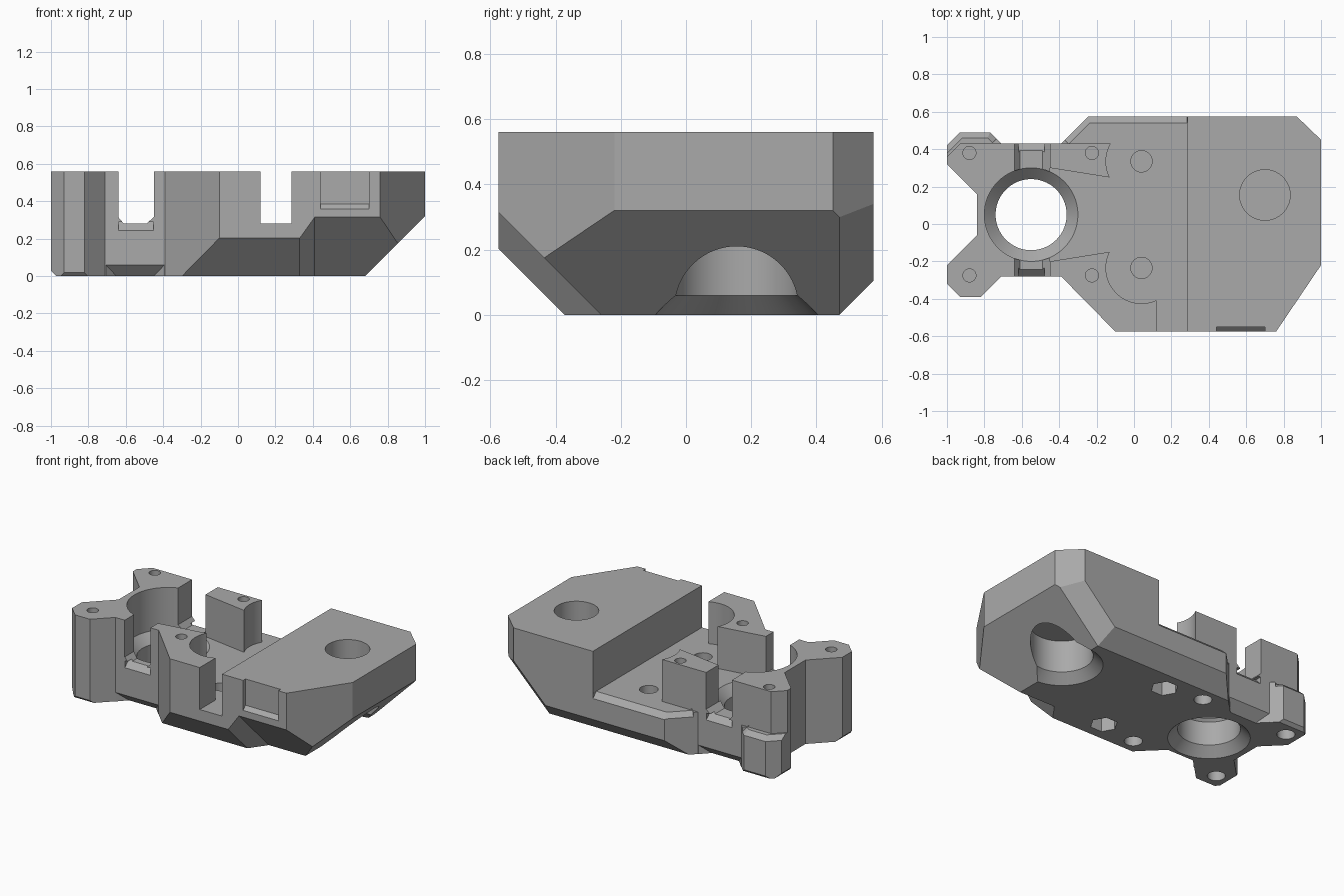
import bpy, bmesh, math
from mathutils import Vector

cube = bpy.data.objects.get("Cube")
if cube:
    bpy.data.objects.remove(cube, do_unlink=True)

TOP, FLOOR = 0.56, 0.28
plastic = bpy.data.materials.new("grey plastic")
plastic.use_nodes = True
GREY = (0.40, 0.40, 0.40, 1)
plastic.diffuse_color = GREY
plastic.node_tree.nodes["Principled BSDF"].inputs["Base Color"].default_value = GREY


def make(name, bm):
    bmesh.ops.recalc_face_normals(bm, faces=bm.faces)
    mesh = bpy.data.meshes.new(name)
    bm.to_mesh(mesh)
    bm.free()
    mesh.materials.append(plastic)
    ob = bpy.data.objects.new(name, mesh)
    bpy.context.collection.objects.link(ob)
    return ob


def prism(name, points, sweep):
    """Solid made by sweeping a polygon along a vector."""
    bm = bmesh.new()
    face = bm.faces.new([bm.verts.new(p) for p in points])
    out = bmesh.ops.extrude_face_region(bm, geom=[face])
    verts = [v for v in out["geom"] if isinstance(v, bmesh.types.BMVert)]
    bmesh.ops.translate(bm, verts=verts, vec=Vector(sweep))
    return make(name, bm)


def lathe(name, x, y, profile, sides=64):
    """Solid of stacked rings, given as (radius, height) pairs."""
    bm = bmesh.new()
    rings = []
    for r, z in profile:
        angles = [2 * math.pi * i / sides for i in range(sides)]
        rings.append([bm.verts.new((x + r * math.cos(a), y + r * math.sin(a), z)) for a in angles])
    for low, high in zip(rings, rings[1:]):
        for i in range(sides):
            j = (i + 1) % sides
            bm.faces.new((low[i], low[j], high[j], high[i]))
    bm.faces.new(rings[0][::-1])
    bm.faces.new(rings[-1])
    return make(name, bm)


def arc(cx, cy, r, start, end, steps=24):
    angles = [math.radians(start + (end - start) * i / steps) for i in range(steps + 1)]
    return [(cx + r * math.cos(a), cy + r * math.sin(a)) for a in angles]


def ledge_chamfer(p, q, size):
    """Wedge that bevels the floor-level edge p-q; outside lies left of p-q."""
    p, q = Vector((*p, FLOOR)), Vector((*q, FLOOR))
    along = (q - p).normalized()
    out = Vector((-along.y, along.x, 0))
    section = [(-size - 0.01, 0.01), (0.06, -size - 0.06), (0.06, 0.01)]
    return prism("ledge_cutter", [p + out * u + Vector((0, 0, h)) for u, h in section], q - p)


# Body: plan outline raised to full height
outline = [(-1, -0.22), (-1, -0.32), (-0.93, -0.39), (-0.82, -0.39), (-0.71, -0.28),
           (-0.39, -0.28), (-0.10, -0.575), (0.76, -0.575), (1, -0.22), (1, 0.45),
           (0.87, 0.575), (-0.245, 0.575), (-0.39, 0.43), (-0.71, 0.43), (-0.77, 0.49),
           (-0.93, 0.49), (-1, 0.42), (-1, 0.32), (-0.84, 0.16), (-0.84, -0.06)]
body = prism("bracket_body", [(x, y, 0) for x, y in outline], (0, 0, TOP))

# Underside slopes: end, bevelled rear corner, rear edge and narrow end
bm = bmesh.new()
bm.from_mesh(body.data)
for point, normal in [((0.68, 0, 0), (1, 0, -1)), ((0.68, 0.47, 0), (1, 1.43, -1)),
                      ((0, 0.47, 0), (0, 1, -1)), ((-0.97, 0, 0), (-1, 0, -1))]:
    bmesh.ops.bisect_plane(bm, geom=bm.verts[:] + bm.edges[:] + bm.faces[:], dist=1e-5,
                           plane_co=point, plane_no=normal, clear_outer=True)
    rim = [e for e in bm.edges if e.is_boundary]
    bmesh.ops.holes_fill(bm, edges=rim, sides=0)
bmesh.ops.recalc_face_normals(bm, faces=bm.faces)
bm.to_mesh(body.data)
bm.free()

cutters = []

# Front underside slope, stepping deeper toward the block end
steps = [(-1.2, 0.372), (0.33, 0.372), (0.41, 0.26), (1.2, 0.26), (1.2, 1.2), (-1.2, 1.2)]
cutters.append(prism("front_slope_cutter", [(x, -s - 0.8, 0.8) for x, s in steps], (0, 1.6, -1.6)))

# Open floor between the posts and the tall block, with the rear ledge
pocket = [(0.285, 0.8), (0.285, -0.8), (0.12, -0.8)]
pocket += arc(0.04, -0.235, 0.19, -65, -207)
pocket += [(-0.45, -0.2), (-0.45, 0.3)]
pocket += arc(0.04, 0.335, 0.19, 207, 150)
pocket += [(-0.93, 0.43), (-1.1, 0.26), (-1.1, 0.8)]
cutters.append(prism("pocket_cutter", [(x, y, FLOOR) for x, y in pocket], (0, 0, 0.5)))

# Slot across the bearing seat
slot = [(-0.64, 0.8), (-0.64, 0.315), (-0.61, FLOOR), (-0.49, FLOOR), (-0.45, 0.315), (-0.45, 0.8)]
cutters.append(prism("slot_cutter", [(x, -0.7, z) for x, z in slot], (0, 1.4, 0)))

# Bevels round the outer ledge and the slot mouths
for p, q, size in [((0.284, 0.575), (-0.3, 0.575), 0.035),
                   ((-0.22, 0.6), (-0.37, 0.45), 0.03),
                   ((-0.735, 0.455), (-0.79, 0.51), 0.03),
                   ((-0.76, 0.49), (-0.94, 0.49), 0.03),
                   ((-0.91, 0.51), (-1.02, 0.40), 0.03),
                   ((-0.451, 0.43), (-0.639, 0.43), 0.037),
                   ((-0.639, -0.28), (-0.451, -0.28), 0.037)]:
    # Walk each edge so that its outside is on the correct hand
    mid = (Vector(p) + Vector(q)) / 2 - Vector((-0.55, 0.05))
    d = Vector(q) - Vector(p)
    if -d.y * mid.x + d.x * mid.y < 0:
        p, q = q, p
    cutters.append(ledge_chamfer(p, q, size))

# Small bevels under both slot walls
for side in (-1, 1):
    bm = bmesh.new()
    for depth, half, z in [(0.295, 0.10, 0), (0.395, 0.195, 0.10),
                           (0.295, 0.10, -0.1), (0.395, 0.195, -0.1)]:
        for s in (-1, 1):
            bm.verts.new((-0.55 + s * half, 0.075 + side * depth, z))
    bmesh.ops.convex_hull(bm, input=bm.verts)
    cutters.append(make("under_bevel_cutter", bm))

# Shallow front label recess with a sloping sill
recess = [(-0.675, 0.26), (-0.55, 0.385), (-0.55, 0.7), (-0.675, 0.7)]
cutters.append(prism("recess_cutter", [(0.44, y, z) for y, z in recess], (0.26, 0, 0)))

# Bearing seat, open at both ends
cutters.append(lathe("seat_cutter", -0.55, 0.05, [(0.31, -0.06), (0.19, 0.06), (0.19, 0.22),
                                                 (0.25, FLOOR), (0.25, 0.7)], 96))
# Block hole above and wide bore below, with a thin web between
cutters.append(lathe("block_hole_cutter", 0.70, 0.155, [(0.135, 0.29), (0.135, 0.7)]))
cutters.append(lathe("block_bore_cutter", 0.70, 0.155, [(0.31, -0.06), (0.19, 0.06), (0.19, 0.275)], 96))

# Post screw holes with wider bores from below
for x in (-0.88, -0.225):
    for y in (-0.275, 0.38):
        cutters.append(lathe("post_hole_cutter", x, y, [(0.035, 0.29), (0.035, 0.7)], 32))
        cutters.append(lathe("post_bore_cutter", x, y, [(0.055, -0.1), (0.055, 0.27)], 32))

# Floor screw holes with hexagonal nut pockets below
for y in (-0.235, 0.335):
    cutters.append(lathe("floor_hole_cutter", 0.04, y, [(0.057, 0.14), (0.057, 0.4)], 32))
    cutters.append(lathe("nut_pocket_cutter", 0.04, y, [(0.085, -0.1), (0.085, 0.125)], 6))

# Carve the body
bpy.context.view_layer.objects.active = body
body.select_set(True)
for cutter in cutters:
    mod = body.modifiers.new("cut", 'BOOLEAN')
    mod.operation = 'DIFFERENCE'
    mod.solver = 'EXACT'
    mod.object = cutter
    bpy.ops.object.modifier_apply(modifier=mod.name)
    bpy.data.objects.remove(cutter, do_unlink=True)
bpy.ops.object.shade_smooth_by_angle(angle=math.radians(25))
